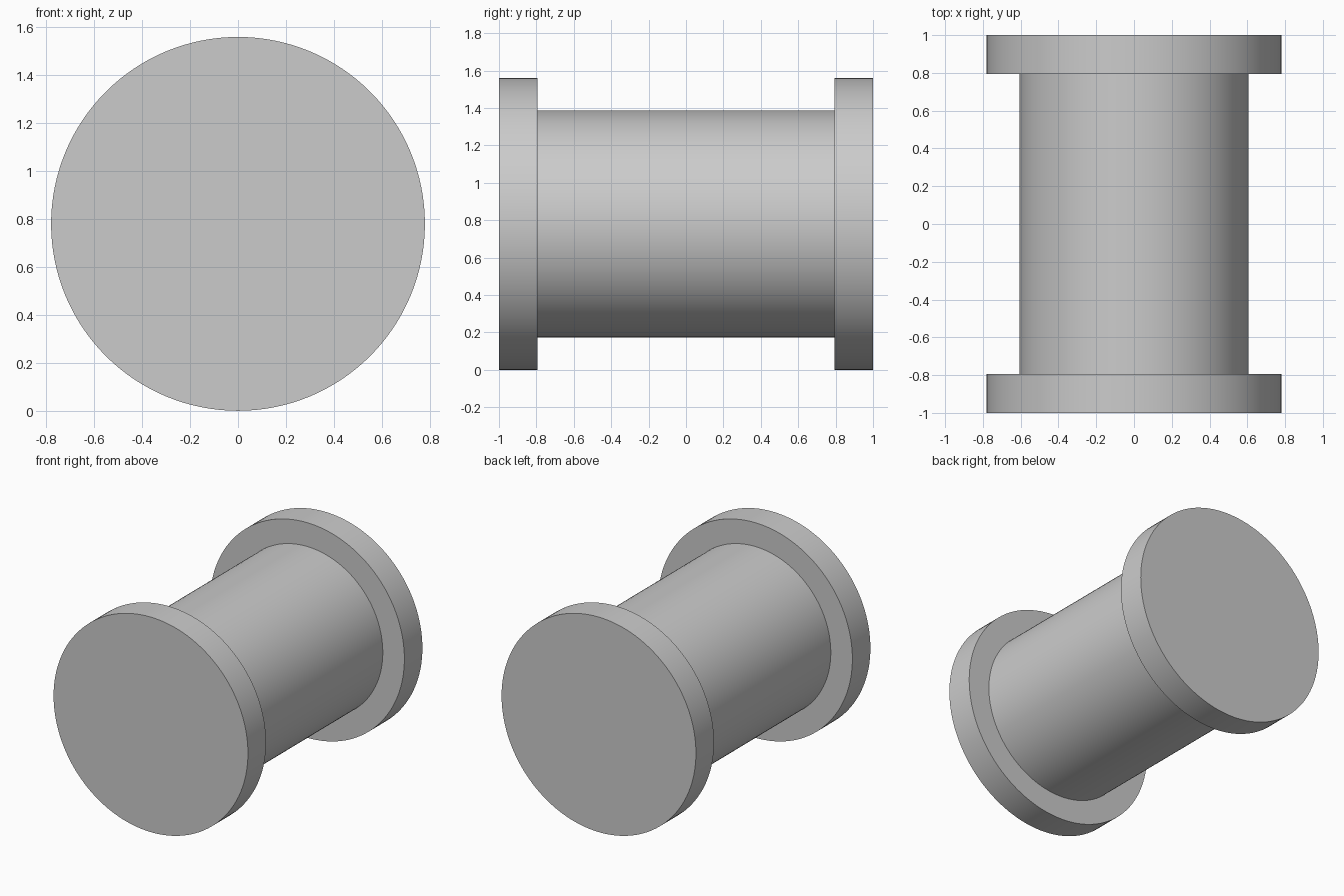
import bpy
import math

cube = bpy.data.objects.get("Cube")
if cube:
    bpy.data.objects.remove(cube, do_unlink=True)

FLANGE_RADIUS = 0.78
BARREL_RADIUS = 0.607
HALF_LENGTH = 1.0
FLANGE_WIDTH = 0.207
SEGMENTS = 128

# Single plain grey
grey = bpy.data.materials.new("plain_grey")
grey.use_nodes = True
colour = (0.6, 0.6, 0.6, 1)
grey.diffuse_color = colour
grey.node_tree.nodes["Principled BSDF"].inputs["Base Color"].default_value = colour


def cylinder_along_y(name, radius, length, y, caps="NGON"):
    bpy.ops.mesh.primitive_cylinder_add(
        vertices=SEGMENTS, radius=radius, depth=length, end_fill_type=caps,
        location=(0, y, FLANGE_RADIUS), rotation=(math.pi / 2, 0, 0))
    part = bpy.context.object
    part.name = name
    part.data.materials.append(grey)
    bpy.ops.object.transform_apply(location=False, rotation=True, scale=False)
    bpy.ops.object.shade_smooth_by_angle(angle=math.radians(30))
    return part


# Barrel, open where it meets the flanges
cylinder_along_y("barrel", BARREL_RADIUS, 2 * (HALF_LENGTH - FLANGE_WIDTH), 0, "NOTHING")

# Matching end flanges
for name, side in (("front_flange", -1), ("back_flange", 1)):
    cylinder_along_y(name, FLANGE_RADIUS, FLANGE_WIDTH,
                     side * (HALF_LENGTH - FLANGE_WIDTH / 2))
